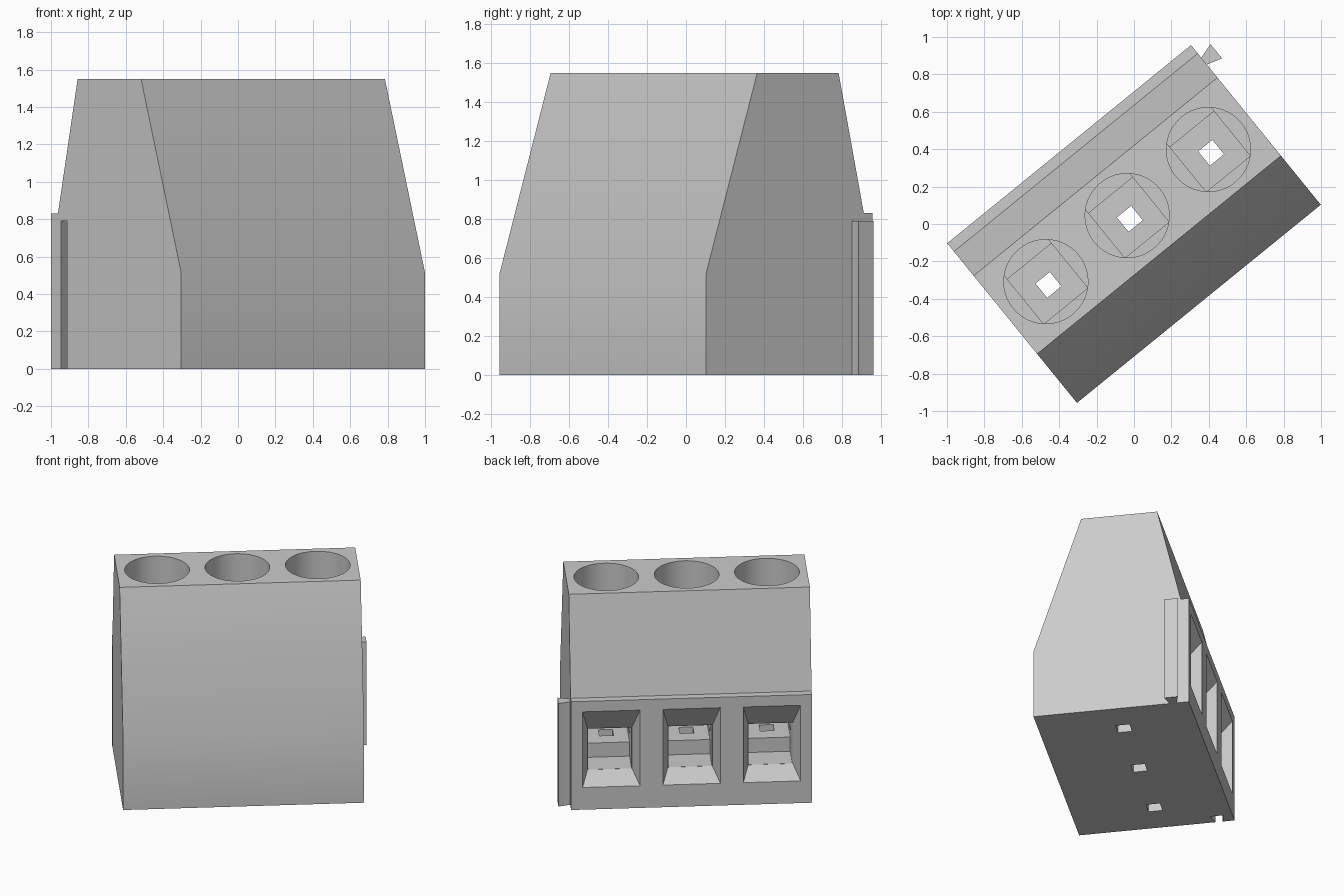
import bpy, bmesh, math
from mathutils import Vector

cube = bpy.data.objects.get("Cube")
if cube:
    bpy.data.objects.remove(cube, do_unlink=True)

plastic = bpy.data.materials.new("grey_plastic")
plastic.use_nodes = True
GREY = (0.6, 0.6, 0.6, 1)
plastic.diffuse_color = GREY
plastic.node_tree.nodes["Principled BSDF"].inputs["Base Color"].default_value = GREY

HALF = 0.84      # half the length
BACK = 0.55      # half the depth
PITCH = 0.56     # spacing of the poles
ANGLE = math.radians(39.1)


def loft(name, ring_a, ring_b):
    """Closed solid between two matching rings of points."""
    bm = bmesh.new()
    a = [bm.verts.new(p) for p in ring_a]
    b = [bm.verts.new(p) for p in ring_b]
    bm.faces.new(a)
    bm.faces.new(b)
    n = len(a)
    for i in range(n):
        j = (i + 1) % n
        bm.faces.new((a[i], a[j], b[j], b[i]))
    bmesh.ops.recalc_face_normals(bm, faces=bm.faces)
    mesh = bpy.data.meshes.new(name)
    bm.to_mesh(mesh)
    bm.free()
    mesh.materials.append(plastic)
    obj = bpy.data.objects.new(name, mesh)
    bpy.context.collection.objects.link(obj)
    return obj


def along_x(name, profile, x0, x1):
    return loft(name, [(x0, y, z) for y, z in profile], [(x1, y, z) for y, z in profile])


def upright(name, plan, z0, z1):
    return loft(name, [(x, y, z0) for x, y in plan], [(x, y, z1) for x, y in plan])


def cut(target, cutter):
    cutter.hide_render = True
    mod = target.modifiers.new("cut", "BOOLEAN")
    mod.operation = "DIFFERENCE"
    mod.solver = "EXACT"
    mod.object = cutter
    bpy.context.view_layer.objects.active = target
    bpy.ops.object.modifier_apply(modifier=mod.name)
    bpy.data.objects.remove(cutter, do_unlink=True)


def dovetail(x, neck, overlap):
    """Plan of a dovetail widening towards +x from a face at x."""
    return [(x - overlap, 0.44 - neck), (x, 0.44 - neck), (x + 0.084, 0.39),
            (x + 0.084, 0.488), (x, 0.44 + neck), (x - overlap, 0.44 + neck)]


# Housing with sloped front and stepped back
housing = along_x("housing", [(-BACK, 0), (BACK, 0), (BACK, 0.83), (0.493, 0.83),
                              (0.326, 1.55), (-0.212, 1.55), (-BACK, 0.52)], -HALF, HALF)

# Dovetail groove on one end, matching rail on the other
cut(housing, upright("groove_cutter", dovetail(-HALF, 0.026, 0.05), -0.05, 0.79))
rail = upright("dovetail_rail", dovetail(HALF, 0.024, 0.01), 0, 0.79)


def mouth_ring(x, y):
    """Rectangle of the tapered wire mouth at depth y."""
    t = (BACK - y) / 0.15
    w = 0.2 - 0.045 * t
    low, high = 0.17 + 0.065 * t, 0.75 - 0.2 * t
    return [(x - w, y, low), (x + w, y, low), (x + w, y, high), (x - w, y, high)]


for pole in (-1, 0, 1):
    x = pole * PITCH
    # Screw shaft from the top
    circle = [(x + 0.225 * math.cos(math.tau * i / 48), 0.058 + 0.225 * math.sin(math.tau * i / 48))
              for i in range(48)]
    cut(housing, upright("shaft_cutter", circle, 0.4, 1.7))
    # Tapered wire mouth and stepped chamber behind it
    cut(housing, loft("mouth_cutter", mouth_ring(x, BACK + 0.02), mouth_ring(x, 0.4)))
    chamber = [(0.405, 0.236), (0.2, 0.236), (0.2, 0.345), (-0.11, 0.345), (-0.11, 0.549), (0.405, 0.549)]
    cut(housing, along_x("chamber_cutter", chamber, x - 0.152, x + 0.152))
    # Pin hole through the base
    pin = [(x - 0.049, -0.014), (x + 0.049, -0.014), (x + 0.049, 0.085), (x - 0.049, 0.085)]
    cut(housing, upright("pin_cutter", pin, -0.05, 0.45))

# Smooth rounded faces, keep sharp edges, turn the block in plan
for obj in (housing, rail):
    bpy.ops.object.select_all(action="DESELECT")
    obj.select_set(True)
    bpy.context.view_layer.objects.active = obj
    bpy.ops.object.shade_smooth_by_angle(angle=math.radians(30))
    obj.rotation_euler.z = ANGLE
